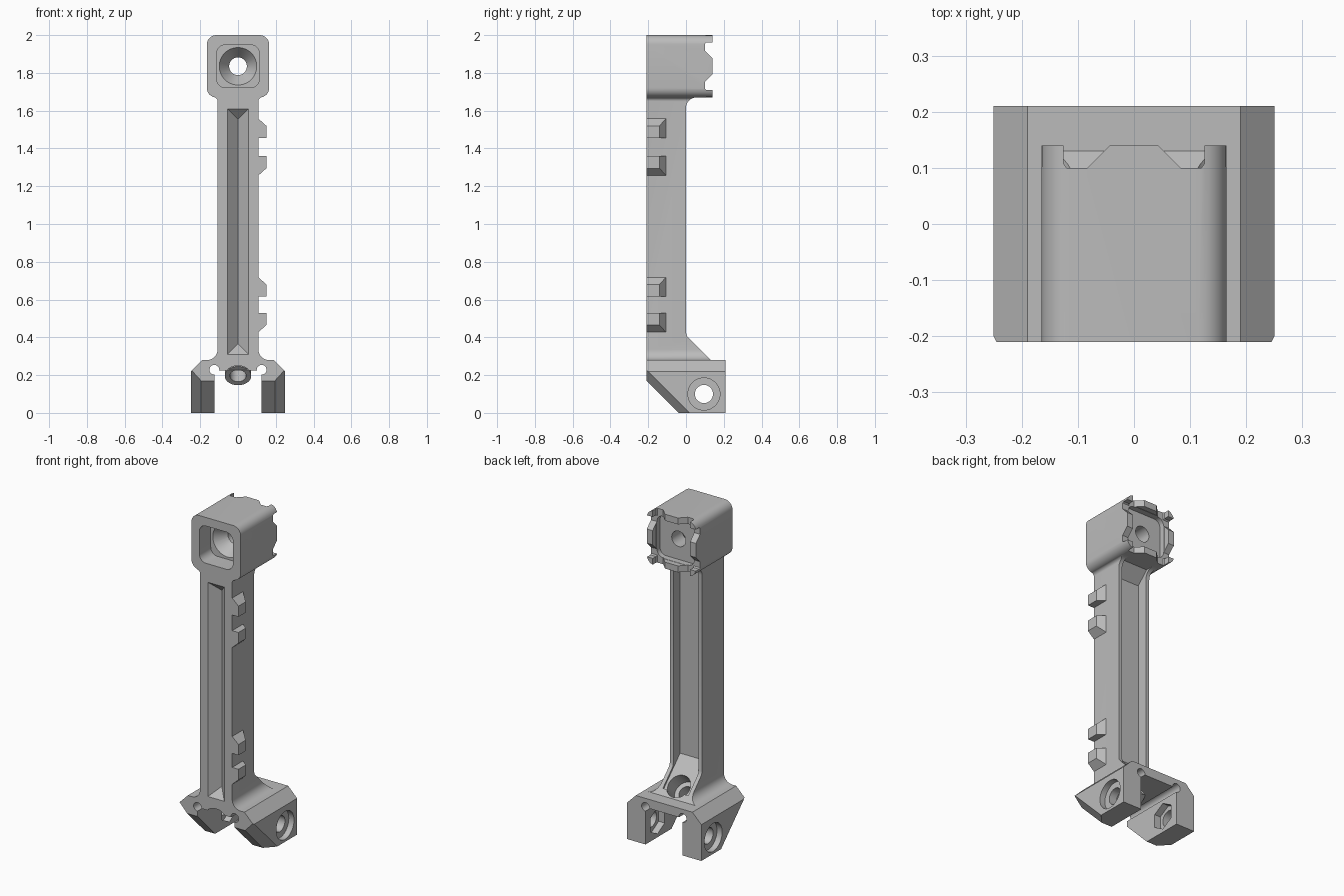
import bpy, bmesh, math
from mathutils import Vector

if "Cube" in bpy.data.objects:
    bpy.data.objects.remove(bpy.data.objects["Cube"])

grey = bpy.data.materials.new("plain grey")
grey.use_nodes = True
grey.diffuse_color = (0.5, 0.5, 0.5, 1)
grey.node_tree.nodes["Principled BSDF"].inputs["Base Color"].default_value = (0.5, 0.5, 0.5, 1)


def finish(name, bm):
    bmesh.ops.recalc_face_normals(bm, faces=bm.faces)
    mesh = bpy.data.meshes.new(name)
    bm.to_mesh(mesh)
    bm.free()
    mesh.materials.append(grey)
    obj = bpy.data.objects.new(name, mesh)
    bpy.context.collection.objects.link(obj)
    return obj


def prism(name, points, axis, lo, hi):
    """Extrude a 2D outline along one axis."""
    place = {"x": lambda p, t: (t, p[0], p[1]),
             "y": lambda p, t: (p[0], t, p[1]),
             "z": lambda p, t: (p[0], p[1], t)}[axis]
    bm = bmesh.new()
    face = bm.faces.new([bm.verts.new(place(p, lo)) for p in points])
    moved = bmesh.ops.extrude_face_region(bm, geom=[face])["geom"]
    shift = Vector(place((0, 0), hi - lo))
    bmesh.ops.translate(bm, vec=shift, verts=[v for v in moved if isinstance(v, bmesh.types.BMVert)])
    return finish(name, bm)


def hull(name, points):
    bm = bmesh.new()
    for p in points:
        bm.verts.new(p)
    bmesh.ops.convex_hull(bm, input=bm.verts)
    bmesh.ops.dissolve_limit(bm, angle_limit=0.01, verts=bm.verts, edges=bm.edges)
    return finish(name, bm)


def rod(name, start, end, r1, r2=None, sides=48):
    """Cylinder or cone between two points."""
    a, b = Vector(start), Vector(end)
    bm = bmesh.new()
    bmesh.ops.create_cone(bm, cap_ends=True, segments=sides, radius1=r1,
                          radius2=r1 if r2 is None else r2, depth=(b - a).length)
    turn = (b - a).to_track_quat("Z", "Y").to_matrix().to_4x4()
    bm.transform(turn)
    bmesh.ops.translate(bm, vec=(a + b) / 2, verts=bm.verts)
    return finish(name, bm)


def combine(target, tool, operation="DIFFERENCE", keep=False):
    mod = target.modifiers.new("shape", "BOOLEAN")
    mod.operation, mod.solver, mod.object = operation, "EXACT", tool
    bpy.context.view_layer.objects.active = target
    bpy.ops.object.modifier_apply(modifier=mod.name)
    if not keep:
        bpy.data.objects.remove(tool)


def arc(cx, cy, r, a0, a1, n=8):
    angles = [math.radians(a0 + (a1 - a0) * i / n) for i in range(n + 1)]
    return [(cx + r * math.cos(a), cy + r * math.sin(a)) for a in angles]


def rounded(cz, half, r):
    c = half - r
    return [p for i, (sx, sz) in enumerate([(1, 1), (-1, 1), (-1, -1), (1, -1)])
            for p in arc(sx * c, cz + sz * c, r, 90 * i, 90 * i + 90)]


def mirrored(right_half):
    return right_half + [(-x, z) for x, z in reversed(right_half)]


FRONT, BACK = -0.21, 0.21

# Head block with front pocket, countersink and toothed back rim
HZ = 1.835
head = prism("head", rounded(HZ, 0.165, 0.05), "y", FRONT, 0.14)
combine(head, prism("pocket", rounded(HZ, 0.113, 0.045), "y", -0.3, -0.1))
combine(head, prism("back_recess", rounded(HZ, 0.125, 0.04), "y", 0.07, 0.3))
combine(head, rod("countersink", (0, -0.101, HZ), (0, -0.03, HZ), 0.1, 0.047))
combine(head, rod("head_bore", (0, -0.2, HZ), (0, 0.2, HZ), 0.047))
for s in (-1, 1):
    gap = [(0.083, 0.1), (0.12, 0.1), (0.126, 0.108), (0.126, 0.15), (0.033, 0.15)]
    combine(head, prism("gap", [(s * x, y) for x, y in gap], "z", 1.6, 2.1))
    combine(head, prism("gap", [(y, HZ + s * x) for x, y in gap], "x", -0.3, 0.3))

# Stem: front outline crossed with side outline
outline = arc(0.163, 0.335, 0.055, 270, 180) + arc(0.128, 1.65, 0.02, 180, 90)
stem = prism("stem", mirrored(outline), "y", FRONT, 0.25)
side = [(-0.21, 0.2), (0.21, 0.2), (0.02, 0.39), (0.005, 0.407), (0, 0.425)]
side += arc(0.055, 1.615, 0.055, 180, 90) + [(0.055, 1.7), (-0.21, 1.7)]
combine(stem, prism("side_outline", side, "x", -0.3, 0.3), "INTERSECT")

# Front V groove and square channel in the back
groove = [(s * 0.065, -0.22, z) for s in (-1, 1) for z in (0.3, 1.62)]
combine(stem, hull("groove", groove + [(0, -0.155, 0.365), (0, -0.155, 1.555)]))
channel = [(-0.065, 0.46), (-0.065, 1.6), (0.005, 1.67), (0.1, 1.67), (0.1, 0.295)]
combine(stem, prism("channel", channel, "x", -0.085, 0.085))

# Base bracket with two legs
bracket = [(0.125, 0), (0.25, 0), (0.25, 0.22), (0.19, 0.28)]
base = prism("base", mirrored([(0.1, 0.225), (0.125, 0.225)] + bracket), "y", FRONT, BACK)
bm = bmesh.new()
bm.from_mesh(base.data)
# Sloped leg fronts, with a further chamfer on each outer edge
for point, normal in [((0, -0.04, 0), (0, -1, -1)),
                      ((0.195, -0.04, 0), (1.09, -1, -1)),
                      ((-0.195, -0.04, 0), (-1.09, -1, -1))]:
    bmesh.ops.bisect_plane(bm, geom=bm.verts[:] + bm.edges[:] + bm.faces[:],
                           plane_co=point, plane_no=normal, clear_outer=True)
    bmesh.ops.holes_fill(bm, edges=[e for e in bm.edges if e.is_boundary])
bmesh.ops.recalc_face_normals(bm, faces=bm.faces)
bm.to_mesh(base.data)
bm.free()
for s in (-1, 1):
    def at(x, y=0.095, z=0.1):
        return (s * x, y, z)
    combine(base, rod("relief", at(0.125, -0.3, 0.228), at(0.125, 0.3, 0.228), 0.026, sides=24))
    combine(base, rod("leg_bore", at(0.1), at(0.3), 0.048))
    combine(base, rod("leg_counterbore", at(0.215), at(0.3), 0.085))
    combine(base, rod("nut_pocket", at(0.1), at(0.165), 0.08, sides=6))


# Tilted screw boss and its bore
def on_axis(s):
    return (0, (s - 0.262) / 2, (s + 0.262) / 2)


arch = [(x, 0.197 + z * 0.75) for x, z in arc(0, 0, 0.07, 0, 345, 23)]
combine(base, prism("front_arch", arch, "y", -0.3, -0.1))
combine(base, rod("boss", on_axis(0.13), on_axis(0.27), 0.07), "UNION")
for cutter in (rod("screw_bore", on_axis(0), on_axis(0.6), 0.043),
               rod("screw_counterbore", on_axis(0.26), on_axis(0.6), 0.07)):
    combine(base, cutter, keep=True)
    combine(stem, cutter)

# Wedge lugs on one side, in facing pairs
lugs = []
for z, up in [(1.455, 1), (1.36, -1), (0.615, 1), (0.53, -1)]:
    corners = [(x, y, z + up * h) for x, y_end, top in ((0.1, -0.1, 0.11), (0.15, -0.14, 0.065))
               for y in (FRONT, y_end) for h in (0, top)]
    lugs.append(hull("side_lug", corners))

for obj in [head, stem, base]:
    bpy.ops.object.select_all(action="DESELECT")
    obj.select_set(True)
    bpy.context.view_layer.objects.active = obj
    bpy.ops.object.shade_smooth_by_angle(angle=math.radians(30))
